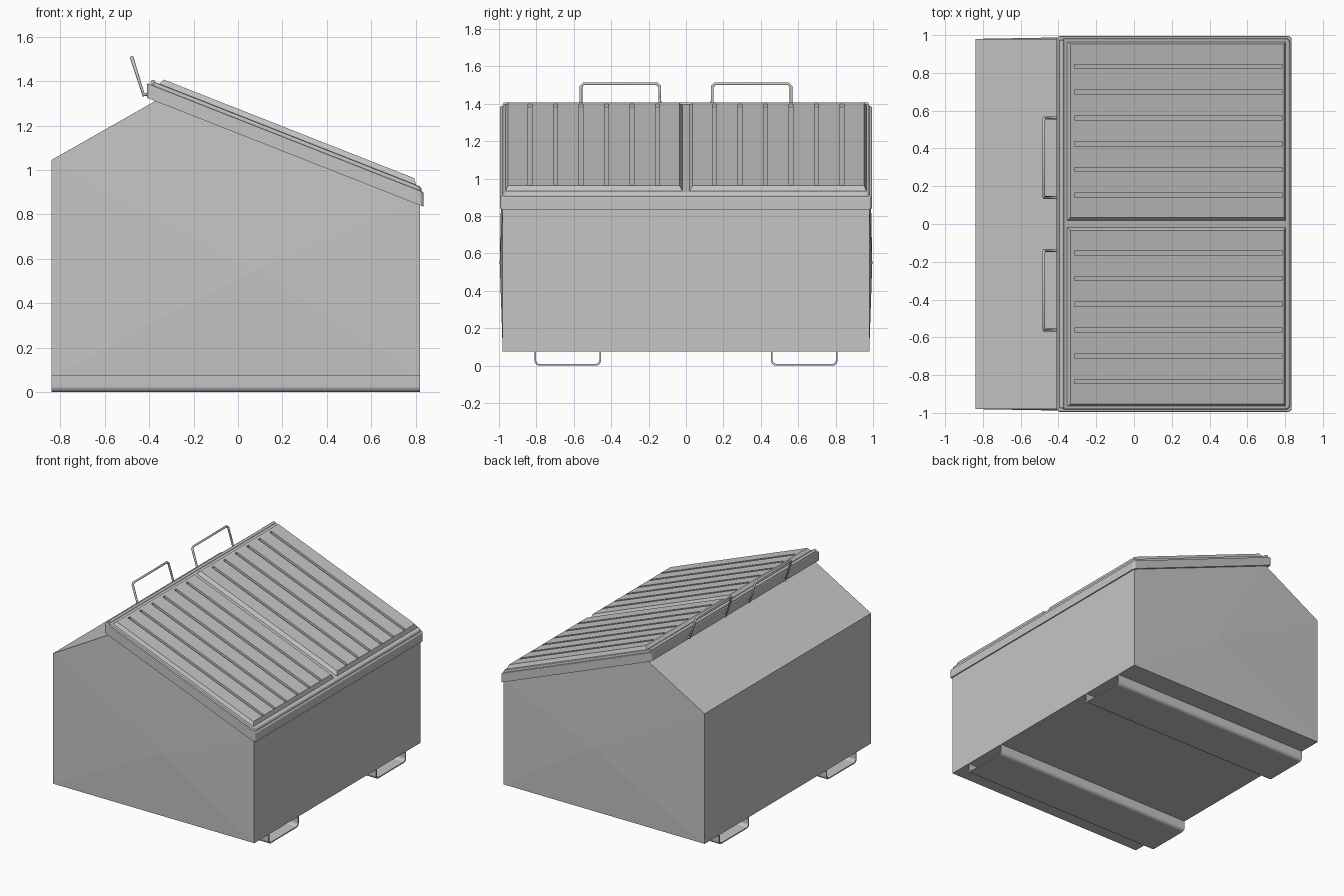
import bpy, bmesh, math
from mathutils import Vector

if "Cube" in bpy.data.objects:
    bpy.data.objects.remove(bpy.data.objects["Cube"])

grey = bpy.data.materials.new("painted steel grey")
grey.diffuse_color = (0.56, 0.56, 0.56, 1)
grey.use_nodes = True
grey.node_tree.nodes["Principled BSDF"].inputs["Base Color"].default_value = grey.diffuse_color

SLOPE, BASE = -0.3936, 1.1636          # plane of the sloping lid


def lid_z(x, off=0.0):
    return BASE + SLOPE * x + off


def finish(name, bm):
    bmesh.ops.recalc_face_normals(bm, faces=bm.faces)
    me = bpy.data.meshes.new(name)
    bm.to_mesh(me)
    bm.free()
    me.materials.append(grey)
    ob = bpy.data.objects.new(name, me)
    bpy.context.collection.objects.link(ob)
    return ob


def sloped_box(name, x0, x1, half_y, o0, o1, bevel):
    """Box with rounded corners, sheared to follow the lid slope."""
    bm = bmesh.new()
    bmesh.ops.create_cube(bm, size=1)
    for v in bm.verts:
        v.co = ((x0 + x1) / 2 + v.co.x * (x1 - x0), v.co.y * 2 * half_y,
                o1 if v.co.z > 0 else o0)
    upright = [e for e in bm.edges if abs(e.verts[0].co.z - e.verts[1].co.z) > 1e-4]
    bmesh.ops.bevel(bm, geom=upright, offset=0.02, segments=3, profile=0.5, affect='EDGES')
    rim = [e for e in bm.edges if all(v.co.z > o1 - 1e-5 for v in e.verts)]
    bmesh.ops.bevel(bm, geom=rim, offset=bevel, segments=2, profile=0.5, affect='EDGES')
    for v in bm.verts:
        v.co.z = lid_z(v.co.x, v.co.z)
    return finish(name, bm)


def tube(name, points, radius):
    cu = bpy.data.curves.new(name, 'CURVE')
    cu.dimensions = '3D'
    cu.bevel_depth = radius
    cu.bevel_resolution = 2
    cu.use_fill_caps = True
    sp = cu.splines.new('POLY')
    sp.points.add(len(points) - 1)
    for p, c in zip(sp.points, points):
        p.co = (*c, 1)
    cu.materials.append(grey)
    ob = bpy.data.objects.new(name, cu)
    bpy.context.collection.objects.link(ob)
    return ob


# Bin body: extruded side profile with slightly bulging side walls
profile = [(-0.84, 0.075), (0.82, 0.075), (0.82, lid_z(0.82, 0.02)),
           (-0.37, 1.312), (-0.84, 1.045)]
bm = bmesh.new()
rings = [[bm.verts.new((x, y, z)) for x, z in profile] for y in (-0.98, 0.98)]
for i in range(len(profile)):
    j = (i + 1) % len(profile)
    bm.faces.new((rings[0][i], rings[0][j], rings[1][j], rings[1][i]))
for ring, y in zip(rings, (-0.996, 0.996)):
    centre = bm.verts.new((0.08, y, 0.55))
    for i in range(len(ring)):
        bm.faces.new((ring[i], ring[(i + 1) % len(ring)], centre))
finish("bin_body", bm)

# Lid frame: skirt and a narrower tier above it
sloped_box("lid_skirt", -0.41, 0.835, 0.995, 0.0, 0.066, 0.006)
sloped_box("lid_tier", -0.385, 0.825, 0.982, 0.06, 0.085, 0.008)


# Two lid panels, each with six long grooves
def lid_panel(name, side):
    grooves = [0.152 + 0.1365 * k for k in range(6)]
    xs = [-0.335, -0.315, 0.787, 0.793]
    ys = [0.035] + [g + d for g in grooves for d in (-0.011, 0.011)] + [0.952]
    bm = bmesh.new()
    grid = [[bm.verts.new((x, y * side, 0.112)) for y in ys] for x in xs]
    sunk = []
    for i in range(3):
        for j in range(len(ys) - 1):
            f = bm.faces.new((grid[i][j], grid[i + 1][j],
                              grid[i + 1][j + 1], grid[i][j + 1]))
            if i == 1 and j % 2 == 1:
                sunk.append(f)
    # sloping rim around the panel
    border = [e for e in bm.edges if e.is_boundary]
    out = bmesh.ops.extrude_edge_only(bm, edges=border)["geom"]
    for v in [g for g in out if isinstance(g, bmesh.types.BMVert)]:
        v.co.z = 0.08
        y = abs(v.co.y)
        if y < ys[0] + 1e-4:
            v.co.y = 0.016 * side
        elif y > ys[-1] - 1e-4:
            v.co.y = 0.967 * side
        if v.co.x < xs[0] + 1e-4:
            v.co.x = -0.358
        elif v.co.x > xs[-1] - 1e-4:
            v.co.x = 0.803
    bmesh.ops.recalc_face_normals(bm, faces=bm.faces)
    for f in bmesh.ops.extrude_discrete_faces(bm, faces=sunk)["faces"]:
        for v in f.verts:
            v.co.z -= 0.018
    for v in bm.verts:
        v.co.z = lid_z(v.co.x, v.co.z)
    finish(name, bm)


for side, label in ((-1, "front"), (1, "rear")):
    lid_panel(label + "_lid_panel", side)

    # Lid handle: bent bar rising from the hinge edge
    y0, y1 = 0.14 * side, 0.562 * side
    foot, low, top = (-0.395, 1.345), (-0.425, 1.338), (-0.478, 1.506)
    near = (-0.474, 1.492)
    s = 0.014 * side
    path = [(foot[0], y0, foot[1]), (low[0], y0, low[1]), (near[0], y0, near[1]),
            (top[0], y0 + s, top[1]), (top[0], y1 - s, top[1]),
            (near[0], y1, near[1]), (low[0], y1, low[1]), (foot[0], y1, foot[1])]
    tube(label + "_lid_handle", path, 0.008)

    # Open-ended lifting channel under the floor
    a, b, r = 0.455, 0.81, 0.025
    section = [(a, 0.076)]
    for cy, start in ((a + r, 180), (b - r, 270)):
        for k in range(5):
            t = math.radians(start + 22.5 * k)
            section.append((cy + r * math.cos(t), r + r * math.sin(t)))
    section.append((b, 0.076))
    inner = []
    mid = Vector(((a + b) / 2, 0.076))
    for y, z in section:
        inner.append((mid.x + (y - mid.x) * (1 - 0.016 / (b - a)),
                      0.076 + (z - 0.076) * (1 - 0.008 / 0.076)))
    loop = section + inner[::-1]
    bm = bmesh.new()
    ends = [[bm.verts.new((x, y * side, z)) for y, z in loop] for x in (-0.84, 0.82)]
    n = len(loop)
    for i in range(n):
        j = (i + 1) % n
        bm.faces.new((ends[0][i], ends[0][j], ends[1][j], ends[1][i]))
    for e in ends:
        for i in range(n // 2 - 1):
            bm.faces.new((e[i], e[i + 1], e[n - 2 - i], e[n - 1 - i]))
    finish(label + "_lifting_channel", bm)

# Hinge rod along the top edge of the lid
tube("hinge_rod", [(-0.383, -0.975, 1.394), (-0.383, 0.975, 1.394)], 0.012)
